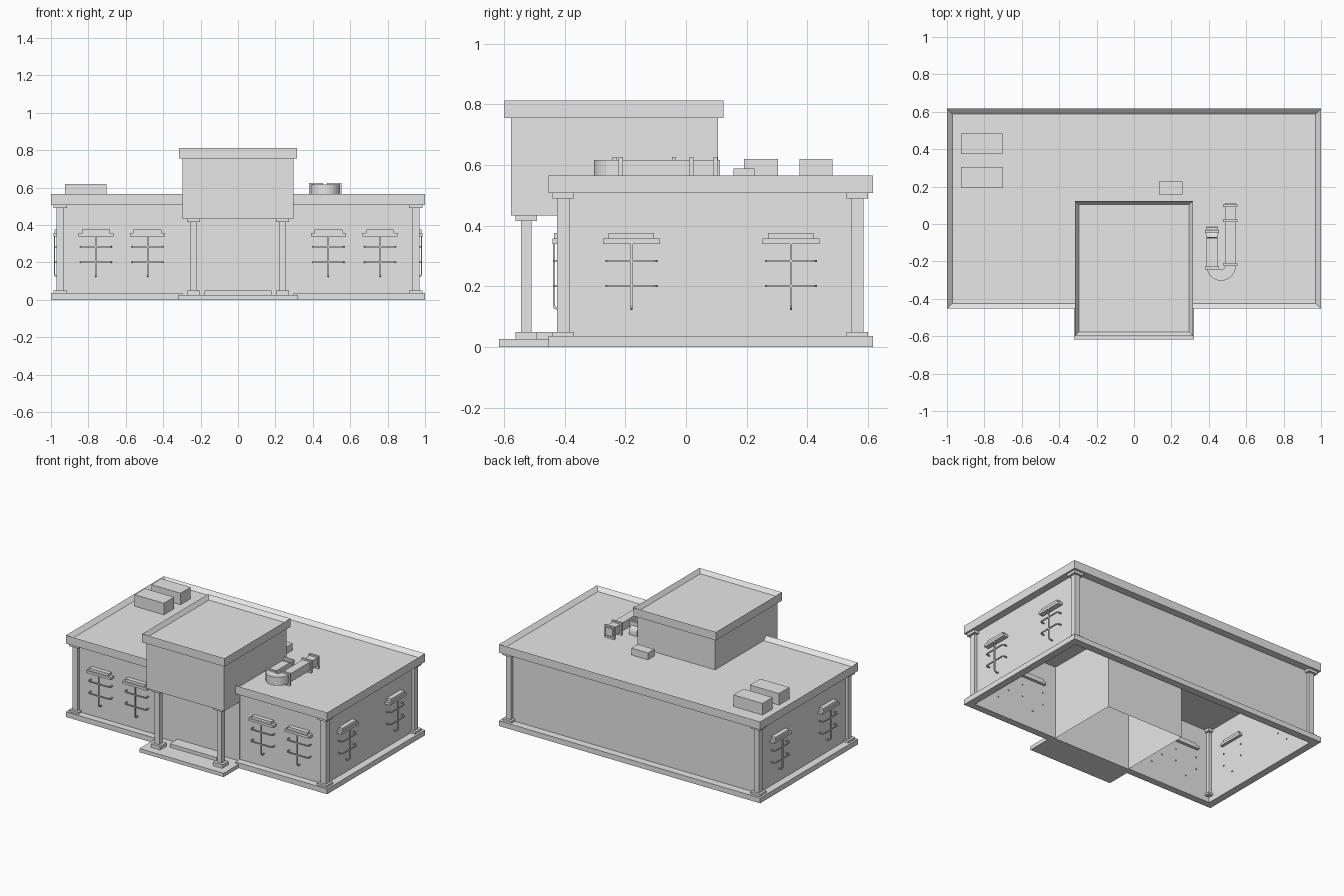
import bpy, bmesh
from math import cos, sin, pi
from mathutils import Vector, Matrix

cube = bpy.data.objects.get("Cube")
if cube:
    bpy.data.objects.remove(cube, do_unlink=True)

GREY = (0.8, 0.8, 0.8, 1)
mat = bpy.data.materials.new("plain_grey")
mat.use_nodes = True
mat.diffuse_color = GREY
mat.node_tree.nodes["Principled BSDF"].inputs["Base Color"].default_value = GREY


def finish(name, bm, matrix=None):
    bmesh.ops.recalc_face_normals(bm, faces=bm.faces)
    me = bpy.data.meshes.new(name)
    bm.to_mesh(me)
    bm.free()
    me.materials.append(mat)
    ob = bpy.data.objects.new(name, me)
    bpy.context.collection.objects.link(ob)
    if matrix:
        ob.matrix_world = matrix
    return ob


def add_box(bm, x, y, z):
    """Axis-aligned box from (low, high) pairs."""
    size = [b - a for a, b in (x, y, z)]
    mid = [(a + b) / 2 for a, b in (x, y, z)]
    m = Matrix.Translation(mid) @ Matrix.Diagonal((*size, 1))
    return bmesh.ops.create_cube(bm, size=1, matrix=m)["verts"]


def box(name, x, y, z):
    bm = bmesh.new()
    add_box(bm, x, y, z)
    return finish(name, bm)


def around(c, half):
    return (c - half, c + half)


def cornice(name, x, y, z, rim, depth):
    """Slab whose top is sunk inside a raised rim."""
    bm = bmesh.new()
    add_box(bm, x, y, z)
    top = max(bm.faces, key=lambda f: f.calc_center_median().z)
    bmesh.ops.inset_region(bm, faces=[top], thickness=rim)
    bmesh.ops.translate(bm, verts=top.verts, vec=(0, 0, -depth))
    return finish(name, bm)


def sweep(bm, path, normal, half, caps=True):
    """Square section carried along a flat path."""
    pts, n = [Vector(p) for p in path], Vector(normal)
    rings = []
    for i, p in enumerate(pts):
        a = (p - pts[i - 1]).normalized() if i else None
        b = (pts[i + 1] - p).normalized() if i < len(pts) - 1 else None
        t = ((a or b) + (b or a)).normalized()
        side = t.cross(n) * (half / max(0.5, t.dot(a or b)))
        up = n * half
        rings.append([bm.verts.new(p + v) for v in
                      (side + up, up - side, -side - up, side - up)])
    for r, s in zip(rings, rings[1:]):
        for i in range(4):
            j = (i + 1) % 4
            bm.faces.new((r[i], r[j], s[j], s[i]))
    if caps:
        bm.faces.new(rings[0])
        bm.faces.new(rings[-1])


# Main walls, open above and below
WX, WF, WB = 0.95, -0.405, 0.565
bm = bmesh.new()
add_box(bm, (-WX, WX), (WF, WB), (0, 0.52))
bmesh.ops.delete(bm, geom=[f for f in bm.faces if abs(f.normal.z) > 0.5], context="FACES_ONLY")
finish("main_walls", bm)

# Plinth, broken at the entrance
bm = bmesh.new()
PZ = (0, 0.036)
add_box(bm, (-1, 1), (WB, 0.617), PZ)
for s in (-1, 1):
    add_box(bm, sorted((s * WX, s)), (-0.453, WB), PZ)
    add_box(bm, sorted((s * 0.297, s * WX)), (-0.453, WF), PZ)
finish("plinth", bm)

# Flat roof with parapet
cornice("roof", (-1, 1), (-0.453, 0.617), (0.508, 0.565), 0.04, 0.025)

# Entrance tower with overhanging front
bm = bmesh.new()
profile = [(-0.577, 0.433), (-0.408, 0.433), (-0.408, 0), (0.105, 0), (0.105, 0.77), (-0.577, 0.77)]
face = bm.faces.new([bm.verts.new((-0.297, y, z)) for y, z in profile])
ext = bmesh.ops.extrude_face_region(bm, geom=[face])["geom"]
bmesh.ops.translate(bm, vec=(0.594, 0, 0), verts=[v for v in ext if isinstance(v, bmesh.types.BMVert)])
bmesh.ops.delete(bm, geom=[f for f in bm.faces if all(v.co.z < 0.01 for v in f.verts)], context="FACES_ONLY")
finish("entrance_tower", bm)
cornice("tower_roof", (-0.315, 0.315), (-0.598, 0.123), (0.755, 0.813), 0.028, 0.028)

# Entrance steps
box("lower_step", (-0.322, 0.322), (-0.617, -0.41), (0, 0.026))
box("upper_step", (-0.178, 0.178), (-0.492, -0.41), (0.026, 0.05))


def post(name, x, y, half, foot, z0, z1, foot_h, cap_h):
    bm = bmesh.new()
    add_box(bm, around(x, half), around(y, half), (z0, z1))
    for z in ((z0, z0 + foot_h), (z1 - cap_h, z1)):
        add_box(bm, around(x, foot), around(y, foot), z)
    finish(name, bm)


# Porch columns and corner posts
for s, side in ((1, "left"), (-1, "right")):
    post(side + "_porch_column", s * 0.238, -0.527, 0.018, 0.035, 0.026, 0.433, 0.024, 0.018)
    for y, end in ((WF, "front"), (WB, "back")):
        post(f"{end}_{side}_corner_post", s * WX, y, 0.02, 0.036, 0.036, 0.508, 0.014, 0.018)


# Windows: stepped hood over bars that hook back into the wall
def window(name, x, y, turn):
    bm = bmesh.new()
    add_box(bm, around(0, 0.094), (-0.036, 0.02), (0.34, 0.357))
    add_box(bm, around(0, 0.075), (-0.03, 0.014), (0.357, 0.376))
    out, r, w = -0.031, 0.012, 0.082
    for z in (0.201, 0.284):
        half = [(w, 0.006), (w, out + r), (w - r * 0.3, out + r * 0.3), (w - r, out)]
        path = half + [(-a, b) for a, b in reversed(half)]
        sweep(bm, [(a, b, z) for a, b in path], (0, 0, 1), 0.0035)
    low = 0.125
    sweep(bm, [(0, out, 0.345), (0, out, low + r), (0, out + r * 0.3, low + r * 0.3),
               (0, out + r, low), (0, 0.006, low)], (1, 0, 0), 0.0035)
    finish(name, bm, Matrix.Translation((x, y, 0)) @ Matrix.Rotation(turn, 4, "Z"))


for s, side in ((1, "left"), (-1, "right")):
    for x, spot in ((0.483, "inner"), (0.76, "outer")):
        window(f"front_{side}_{spot}_window", s * x, WF, 0)
    for y, spot in ((-0.18, "front"), (0.346, "back")):
        window(f"{side}_side_{spot}_window", s * WX, y, s * pi / 2)

# Rooftop units
DECK = 0.535
box("front_roof_unit", (-0.925, -0.702), (0.192, 0.304), (DECK, 0.62))
box("back_roof_unit", (-0.925, -0.702), (0.374, 0.484), (DECK, 0.62))
box("small_roof_unit", (0.133, 0.26), (0.157, 0.226), (DECK, 0.588))

# Roof duct: U-bend with an elbow down into the roof
CX, BEND, R, H, DZ = 0.466, -0.225, 0.049, 0.029, 0.587
arc = [(CX - R * cos(a), BEND - R * sin(a), DZ) for a in (pi * i / 12 for i in range(13))]
bm = bmesh.new()
sweep(bm, [(CX - R, -0.075, DZ)] + arc + [(CX + R, 0.112, DZ)], (0, 0, 1), H)
elbow = [(CX - R, -0.075 + 0.03 * sin(a), DZ - 0.03 + 0.03 * cos(a)) for a in (pi * i / 12 for i in range(7))]
sweep(bm, elbow + [(CX - R, -0.045, DECK)], (1, 0, 0), H)
end = max(bm.faces, key=lambda f: f.calc_center_median().y)
bmesh.ops.inset_region(bm, faces=[end], thickness=0.008)
bmesh.ops.translate(bm, verts=end.verts, vec=(0, -0.03, 0))
finish("roof_duct", bm)

# Duct flanges
bm = bmesh.new()
for x, y in ((CX - R, -0.04), (CX - R, -0.235), (CX + R, -0.215), (CX + R, 0.018), (CX + R, 0.097)):
    add_box(bm, around(x, 0.038), around(y, 0.007), (DECK, 0.626))
finish("duct_flanges", bm)
